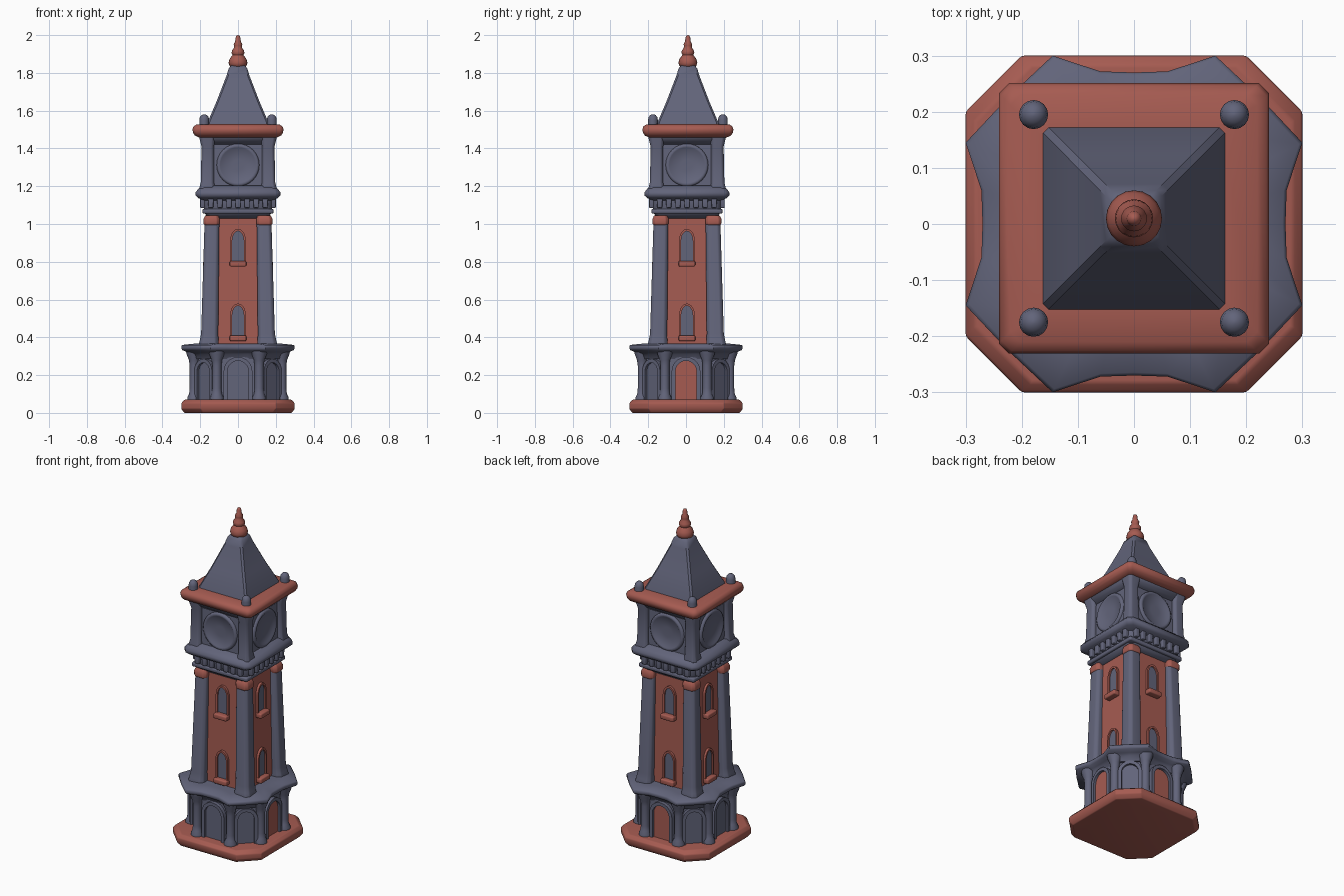
import bpy, bmesh, math
from mathutils import Matrix

if "Cube" in bpy.data.objects:
    bpy.data.objects.remove(bpy.data.objects["Cube"])


def material(name, rgb):
    m = bpy.data.materials.new(name)
    m.diffuse_color = (*rgb, 1)
    m.use_nodes = True
    m.node_tree.nodes["Principled BSDF"].inputs["Base Color"].default_value = m.diffuse_color
    return m


RED = material("brick_red", (0.38, 0.105, 0.083))
SLATE = material("slate_blue", (0.122, 0.128, 0.195))
UP = 0.01  # the upper storeys sit slightly towards the back


def finish(name, bm, mat, matrix=None, bevel=0.0, angle=40):
    bmesh.ops.recalc_face_normals(bm, faces=bm.faces[:])
    if bevel:
        edges = [e for e in bm.edges if e.is_manifold and e.calc_face_angle(0) > math.radians(35)]
        bmesh.ops.bevel(bm, geom=edges, offset=bevel, segments=3, profile=0.5,
                        affect='EDGES', clamp_overlap=True)
    me = bpy.data.meshes.new(name)
    if matrix:
        bm.transform(matrix)
    bm.to_mesh(me)
    bm.free()
    for p in me.polygons:
        p.use_smooth = True
    me.set_sharp_from_angle(angle=math.radians(angle))
    me.materials.append(mat)
    ob = bpy.data.objects.new(name, me)
    bpy.context.collection.objects.link(ob)
    return ob


def loft(name, rings, mat, matrix=None, bevel=0.0, angle=40):
    """Skin a stack of (outline, z) rings and cap both ends."""
    bm = bmesh.new()
    loops = [[bm.verts.new((x, y, z)) for x, y in pts] for pts, z in rings]
    n = len(loops[0])
    for a, b in zip(loops, loops[1:]):
        for i in range(n):
            j = (i + 1) % n
            bm.faces.new((a[i], a[j], b[j], b[i]))
    bm.faces.new(loops[0])
    bm.faces.new(loops[-1])
    return finish(name, bm, mat, matrix, bevel, angle)


def chamfered(h, c):
    q = h - c
    return [(h, -q), (h, q), (q, h), (-q, h), (-h, q), (-h, -q), (-q, -h), (q, -h)]


def square_stack(name, profile, mat, chamfer=0.012, y=UP, bevel=0.0, angle=40):
    return loft(name, [(chamfered(h, chamfer), z) for h, z in profile], mat,
                Matrix.Translation((0, y, 0)), bevel, angle)


def lathe(name, profile, mat, x=0, y=0, sides=16):
    rings = [([(r * math.cos(math.tau * i / sides), r * math.sin(math.tau * i / sides))
               for i in range(sides)], z) for r, z in profile]
    return loft(name, rings, mat, Matrix.Translation((x, y, 0)), angle=60)


def plate(name, pts, d0, d1, mat, turn=0, y=0.0, bevel=0.0):
    """Extrude an x-z outline outwards between distances d0 and d1 on one side."""
    bm = bmesh.new()
    a = [bm.verts.new((x, -d0, z)) for x, z in pts]
    b = [bm.verts.new((x, -d1, z)) for x, z in pts]
    n = len(pts)
    bm.faces.new(a)
    bm.faces.new(b)
    for i in range(n):
        j = (i + 1) % n
        bm.faces.new((a[i], a[j], b[j], b[i]))
    mtx = Matrix.Translation((0, y, 0)) @ Matrix.Rotation(math.radians(turn), 4, 'Z')
    return finish(name, bm, mat, mtx, bevel)


def arch(w, z0, spring, rise, n=10):
    return ([(w, z0)] + [(w * math.cos(math.pi * i / n), spring + rise * math.sin(math.pi * i / n))
                         for i in range(n + 1)] + [(-w, z0)])


def rect(x0, x1, z0, z1):
    return [(x0, z0), (x1, z0), (x1, z1), (x0, z1)]


def circle(r, cz, n=32):
    return [(r * math.cos(math.tau * i / n), cz + r * math.sin(math.tau * i / n)) for i in range(n)]


# Plinth
square_stack("plinth", [(0.285, 0.0), (0.3, 0.022), (0.3, 0.052), (0.283, 0.07)], RED,
             chamfer=0.1, y=0, bevel=0.005)

# Ground storey: octagonal core, columns, arches and doors
loft("ground_storey_core", [(chamfered(0.222, 0.105), 0.06), (chamfered(0.222, 0.105), 0.34)], SLATE)
COLUMN = [(0.036, 0.06), (0.036, 0.082), (0.027, 0.1), (0.024, 0.13), (0.024, 0.25),
          (0.028, 0.28), (0.04, 0.31), (0.046, 0.34)]
for sx in (-1, 1):
    for sy in (-1, 1):
        for x, y in ((0.112, 0.232), (0.232, 0.112)):
            lathe("ground_column", COLUMN, SLATE, sx * x, sy * y, 14)
for k in range(8):
    if k % 2 == 0:
        w, d, door = 0.056, 0.222, (SLATE, RED, RED, SLATE)[k // 2]
    else:
        w, d, door = 0.046, 0.239, SLATE
    plate("door" if k % 2 == 0 else "niche", arch(w, 0.07, 0.22, w), d - 0.01, d + 0.007, door, k * 45)
    frame = arch(w + 0.02, 0.07, 0.22, w + 0.02) + arch(w, 0.07, 0.22, w)[::-1]
    plate("arch_surround", frame, d - 0.01, d + 0.022, SLATE, k * 45)

# Scalloped cornice with a point over every column
CORNER = [(0.27, 0.0), (0.272, 0.06), (0.3, 0.145), (0.225, 0.225), (0.145, 0.3), (0.06, 0.272)]


def star(s):
    pts = []
    for c, sn in ((1, 0), (0, 1), (-1, 0), (0, -1)):
        pts += [(s * (x * c - y * sn), s * (x * sn + y * c)) for x, y in CORNER]
    return pts


loft("ground_cornice", [(star(0.8), 0.285), (star(0.85), 0.312), (star(0.9), 0.322), (star(0.98), 0.332),
                        (star(1), 0.341), (star(1), 0.353), (star(0.98), 0.36), (star(0.72), 0.368)],
     SLATE, angle=50)

# Shaft: brick core with tapering corner piers
square_stack("shaft_core", [(0.152, 0.35), (0.145, 1.05)], RED, y=0.005)
for sx in (-1, 1):
    for sy in (-1, 1):
        def pier(c, h, f=0.35):
            return [(sx * c + x, sy * c + y) for x, y in chamfered(h, h * f)]
        m = Matrix.Translation((0, 0.005, 0))
        loft("shaft_pier", [(pier(0.155, 0.054), 0.355), (pier(0.153, 0.049), 0.385),
                            (pier(0.15, 0.045), 0.42), (pier(0.138, 0.039), 1.01)], SLATE, m, 0.006, 50)
        loft("pier_capital", [(pier(0.139, 0.035), 0.992), (pier(0.14, 0.042), 1.0),
                              (pier(0.14, 0.043), 1.025), (pier(0.139, 0.035), 1.045)], RED, m, 0.004, 50)

# Windows with surrounds and sills on every side
for turn in (0, 90, 180, 270):
    for z, d in ((0.41, 0.151), (0.805, 0.147)):
        plate("window", arch(0.031, z, z + 0.105, 0.052), d - 0.01, d + 0.004, SLATE, turn, 0.005)
        hood = arch(0.042, z, z + 0.105, 0.064) + arch(0.031, z, z + 0.105, 0.052)[::-1]
        plate("window_surround", hood, d - 0.01, d + 0.013, RED, turn, 0.005)
        plate("window_sill", rect(-0.044, 0.044, z - 0.03, z), d - 0.01, 0.184, RED, turn, 0.005, 0.007)

# Corbelled gallery with dentils
square_stack("gallery", [(0.15, 1.03), (0.168, 1.045), (0.18, 1.065), (0.18, 1.125), (0.21, 1.137),
                         (0.224, 1.15), (0.224, 1.168), (0.212, 1.185), (0.19, 1.205)], SLATE,
             chamfer=0.025, y=0.005, angle=50)
for turn in (0, 90, 180, 270):
    for i in range(7):
        x = (i - 3) * 0.048
        plate("dentil", [(x - 0.013, 1.085), (x + 0.013, 1.085), (x + 0.015, 1.14), (x - 0.015, 1.14)],
              0.17, 0.2, SLATE, turn, 0.005, 0.005)
    # Lower lip under the dentils
    plate("dentil_ledge", rect(-0.185, 0.185, 1.055, 1.08), 0.15, 0.188, SLATE, turn, 0.005, 0.008)

# Clock storey
square_stack("clock_storey_core", [(0.174, 1.19), (0.17, 1.46)], SLATE, y=0.005)
square_stack("clock_storey_cornice", [(0.172, 1.42), (0.188, 1.435), (0.2, 1.45), (0.205, 1.47)], SLATE, y=0.008)
for sx in (-1, 1):
    for sy in (-1, 1):
        loft("clock_pier", [([(sx * c + x, sy * c + y) for x, y in chamfered(h, h * 0.35)], z)
                            for c, h, z in ((0.163, 0.043, 1.185), (0.162, 0.035, 1.22),
                                            (0.16, 0.033, 1.41), (0.163, 0.043, 1.46))],
             SLATE, Matrix.Translation((0, 0.006, 0)), 0.005, 50)
for turn in (0, 90, 180, 270):
    # Clock ring, face and hub
    outer, inner = circle(0.113, 1.312), circle(0.088, 1.312)
    ring = outer + [outer[0], inner[0]] + inner[:0:-1]
    bm = bmesh.new()
    prof = ((0.114, 0.165), (0.112, 0.18), (0.104, 0.186), (0.094, 0.184), (0.085, 0.177), (0.03, 0.174))
    rows = [[bm.verts.new((x, -d, z)) for x, z in circle(r, 1.312)] for r, d in prof]
    for a, b in zip(rows, rows[1:]):
        for i in range(32):
            j = (i + 1) % 32
            bm.faces.new((a[i], a[j], b[j], b[i]))
    bm.faces.new(rows[-1])
    finish("clock_face", bm, SLATE, Matrix.Translation((0, 0.005, 0)) @
           Matrix.Rotation(math.radians(turn), 4, 'Z'), 0, 50)

# Eaves slab
square_stack("eaves_slab", [(0.205, 1.458), (0.228, 1.468), (0.238, 1.483), (0.241, 1.5),
                            (0.236, 1.516), (0.22, 1.527), (0.16, 1.53)], RED, chamfer=0.018, angle=50)

# Corner knobs
KNOB = [(0.026, 1.5), (0.026, 1.55), (0.023, 1.566), (0.014, 1.577), (0.003, 1.581)]
for sx in (-1, 1):
    for sy in (-1, 1):
        lathe("corner_knob", KNOB, SLATE, sx * 0.179, UP + sy * 0.185)

# Pyramid roof
square_stack("roof", [(0.165, 1.515), (0.16, 1.54), (0.113, 1.65), (0.061, 1.785),
                      (0.05, 1.822), (0.038, 1.838), (0.02, 1.845)], SLATE, chamfer=0.01, angle=35)

# Finial
lathe("finial", [(0.03, 1.825), (0.045, 1.838), (0.05, 1.853), (0.045, 1.873), (0.034, 1.888),
                 (0.029, 1.895), (0.034, 1.905), (0.032, 1.918), (0.022, 1.932), (0.021, 1.945),
                 (0.023, 1.952), (0.015, 1.966), (0.013, 1.985), (0.009, 1.996), (0.002, 2.0)],
      RED, 0, UP, 20)
